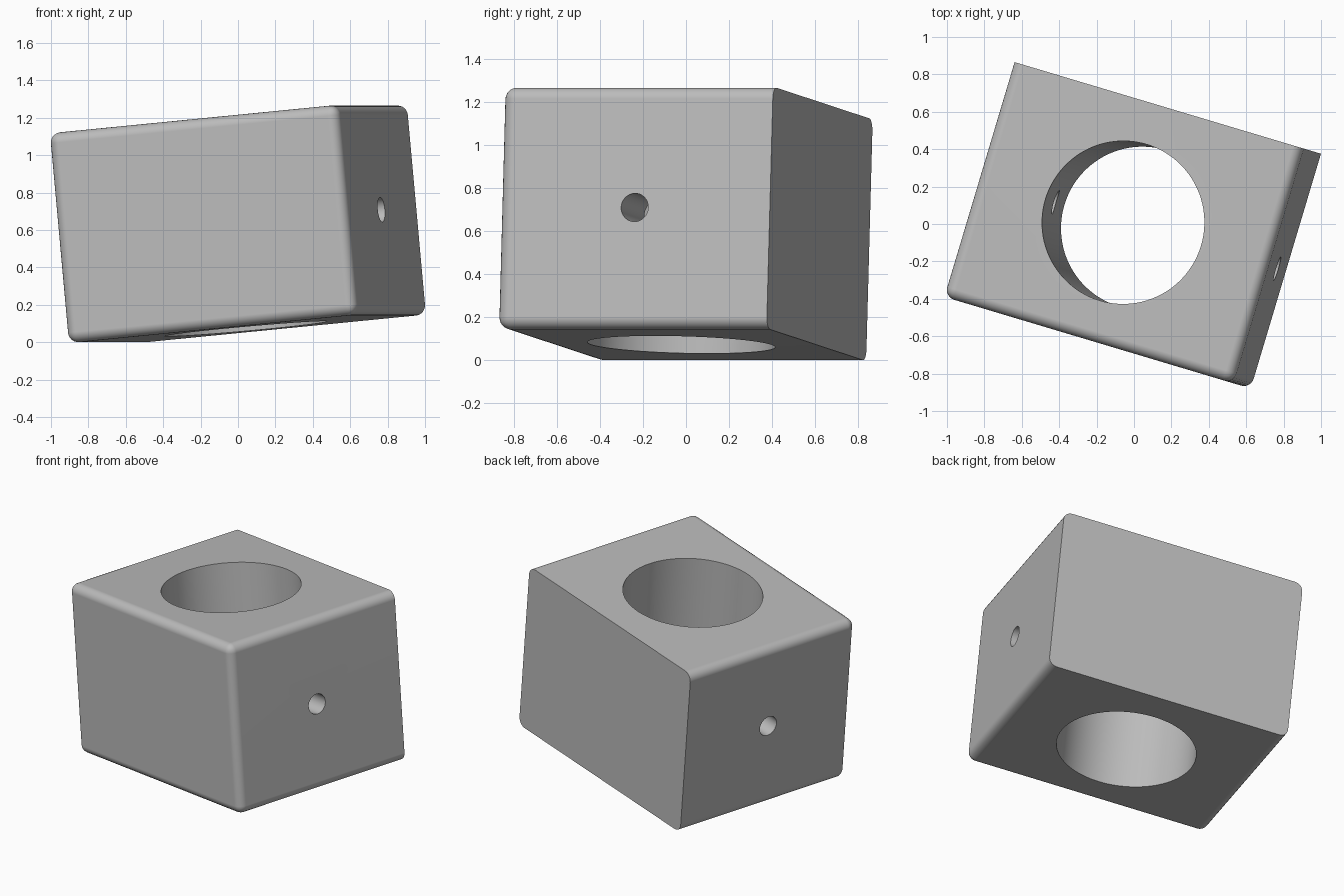
import bpy
import bmesh
from math import radians
from mathutils import Matrix

SIZE = (1.621, 1.31, 1.127)   # length, depth, height
ROUND = 0.055
BORE_R, PIN_R = 0.436, 0.066

old = bpy.data.objects.get("Cube")
if old:
    bpy.data.objects.remove(old, do_unlink=True)

grey = bpy.data.materials.new("plain grey")
grey.use_nodes = True
grey.diffuse_color = (0.5, 0.5, 0.5, 1)
grey.node_tree.nodes["Principled BSDF"].inputs["Base Color"].default_value = grey.diffuse_color


def add_object(name, bm):
    mesh = bpy.data.meshes.new(name)
    bm.to_mesh(mesh)
    bm.free()
    mesh.materials.append(grey)
    obj = bpy.data.objects.new(name, mesh)
    bpy.context.collection.objects.link(obj)
    return obj


def cutter(name, radius, sides, turn):
    bm = bmesh.new()
    bmesh.ops.create_cone(bm, cap_ends=True, segments=sides, radius1=radius,
                          radius2=radius, depth=3, matrix=turn)
    obj = add_object(name, bm)
    obj.hide_render = True
    return obj


# Block: every edge rounded except the four around the back face
bm = bmesh.new()
bmesh.ops.create_cube(bm, size=1, matrix=Matrix.Diagonal((*SIZE, 1)))
soft = [e for e in bm.edges if any(v.co.y < 0 for v in e.verts)]
bmesh.ops.bevel(bm, geom=soft, offset=ROUND, offset_type='OFFSET', segments=6,
                profile=0.5, affect='EDGES')
block = add_object("bored_block", bm)

# Vertical bore and narrow cross hole
bpy.context.view_layer.objects.active = block
block.select_set(True)
for tool in (cutter("bore_cutter", BORE_R, 96, Matrix()),
             cutter("pin_hole_cutter", PIN_R, 32, Matrix.Rotation(radians(90), 4, 'Y'))):
    cut = block.modifiers.new("cut", 'BOOLEAN')
    cut.operation = 'DIFFERENCE'
    cut.solver = 'EXACT'
    cut.object = tool
    bpy.ops.object.modifier_apply(modifier=cut.name)
    bpy.data.objects.remove(tool, do_unlink=True)

# Tilted resting pose
pose = (Matrix.Translation((-0.007, -0.007, 0.6325))
        @ Matrix.Rotation(radians(-16.65), 4, 'Z')
        @ Matrix.Rotation(radians(-5.4), 4, 'Y'))
block.data.transform(pose)

# Smooth curves, flat main faces
bpy.ops.object.select_all(action='DESELECT')
block.select_set(True)
bpy.context.view_layer.objects.active = block
bpy.ops.object.shade_smooth_by_angle(angle=radians(30))
weighted = block.modifiers.new("flat_faces", 'WEIGHTED_NORMAL')
weighted.keep_sharp = True
